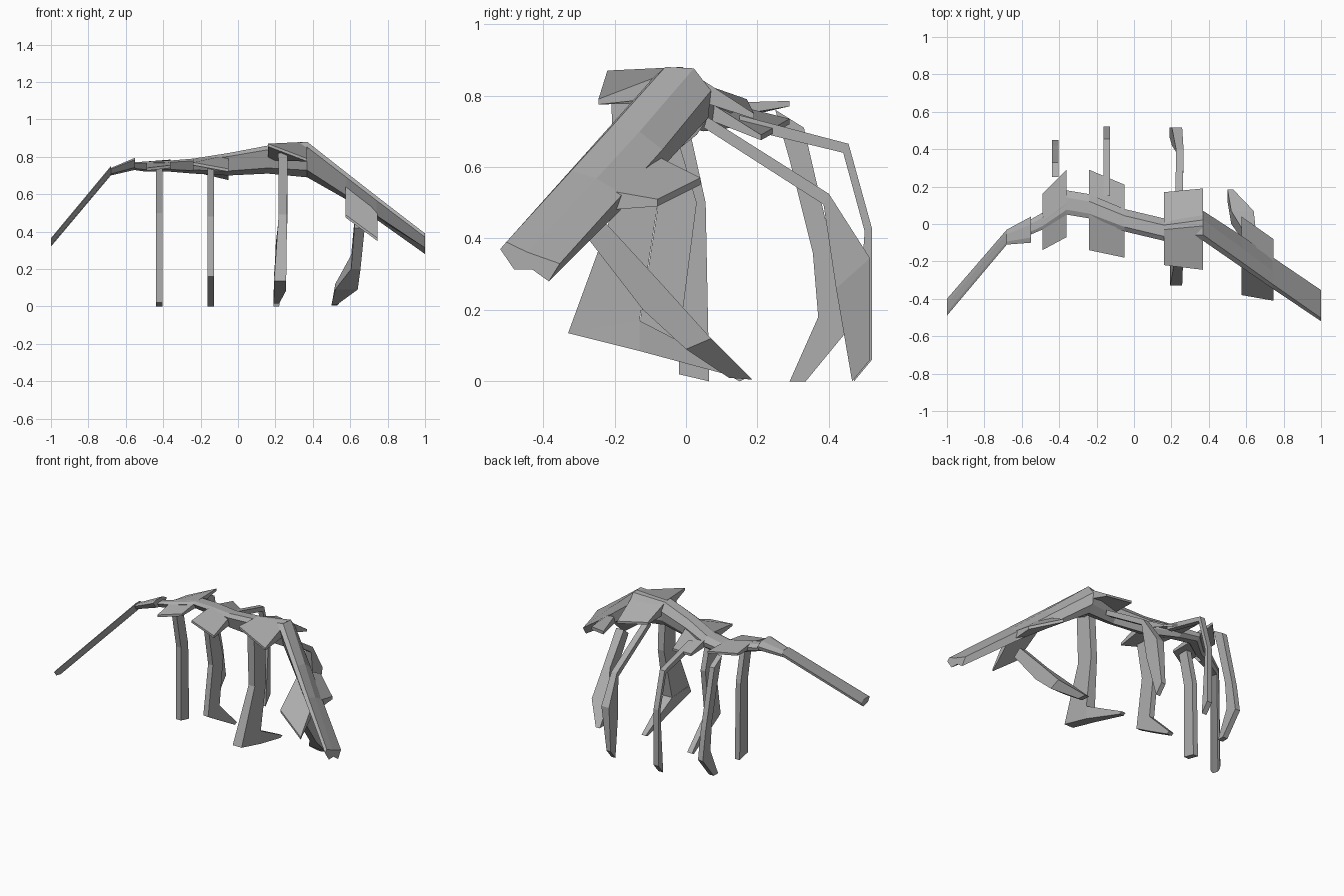
import bpy, bmesh

GREY = bpy.data.materials.new("grey")
GREY.diffuse_color = (.42, .42, .42, 1)


def loft(name, rings):
    """Skin matching rings of points into a closed flat-shaded solid."""
    bm = bmesh.new()
    vs = [[bm.verts.new(p) for p in r] for r in rings]
    n = len(vs[0])
    for a, b in zip(vs, vs[1:]):
        for i in range(n):
            j = (i + 1) % n
            bm.faces.new((a[i], a[j], b[j], b[i]))
    bm.faces.new(vs[0])
    bm.faces.new(vs[-1])
    bmesh.ops.recalc_face_normals(bm, faces=bm.faces[:])
    me = bpy.data.meshes.new(name)
    bm.to_mesh(me)
    bm.free()
    me.materials.append(GREY)
    ob = bpy.data.objects.new(name, me)
    bpy.context.collection.objects.link(ob)
    return ob


# faceted cross-sections, stretched to each station's y and z range;
# the full one blends to the ragged one towards the end of the neck
FULL = [(0, .85), (.2, 1), (.7, .98), (1, .65), (.95, .25), (.75, 0), (.25, .2)]
RAGGED = [(0, .82), (.1, 1), (.45, .74), (.98, .45), (.8, 0), (.53, .3), (.23, .3)]


def body(name, stations):
    rings = []
    for x, y0, y1, z0, z1 in stations:
        k = max(0, (x - .37) / .63)
        pts = [(a + (c - a) * k, b + (d - b) * k) for (a, b), (c, d) in zip(FULL, RAGGED)]
        rings.append([(x, y0 + (y1 - y0) * u, z0 + (z1 - z0) * v) for u, v in pts])
    loft(name, rings)


def plate(name, x0, x1, rows):
    """Sheet across the body: rows of (left y, left z, right y, right z, thickness)."""
    loft(name, [[(x0, yl, zl), (x1, yr, zr), (x1, yr, zr - t), (x0, yl, zl - t)]
                for yl, zl, yr, zr, t in rows])


def leg(name, rows):
    """Limb: rows of (x, width, y and z of outer edge, y and z of inner edge)."""
    loft(name, [[(x - w / 2, ya, za), (x + w / 2, ya, za),
                 (x + w / 2, yb, zb), (x - w / 2, yb, zb)]
                for x, w, ya, za, yb, zb in rows])


# tail, torso and long neck
body("tail", [(-1, -.49, -.40, .32, .365), (-.68, -.11, -.03, .70, .75)])
body("tail_base", [(-.68, -.11, -.03, .70, .74), (-.55, -.10, .04, .73, .795)])
body("torso", [(-.56, -.06, .02, .73, .77), (-.49, -.03, .06, .72, .775),
               (-.36, .05, .18, .72, .78), (-.24, .03, .16, .71, .79),
               (-.05, -.04, .08, .70, .82), (.16, -.09, .03, .71, .86),
               (.37, -.09, .07, .69, .88)])
body("neck", [(.37, -.09, .07, .69, .88), (.58, -.235, -.065, .555, .715),
              (.74, -.345, -.175, .45, .59), (1, -.52, -.35, .28, .39)])

# wide hip and shoulder plates, thin and twisted at the tips
plate("rear_plate", -.49, -.36, [(-.14, .74, -.07, .755, .015), (.01, .775, .11, .78, .04),
                                 (.16, .755, .29, .785, .015)])
plate("middle_plate", -.24, -.05, [(-.14, .77, -.18, .735, .015), (.07, .79, .02, .81, .06),
                                   (.29, .735, .21, .69, .015)])
plate("shoulder_plate", .16, .37, [(-.22, .87, -.245, .79, .015), (-.03, .86, -.01, .88, .08),
                                   (.17, .79, .19, .75, .015)])
plate("neck_plate", .575, .745, [(-.38, .49, -.41, .365, .015), (-.17, .675, -.28, .545, .07),
                                 (.04, .57, -.08, .51, .02)])

# front-side legs
leg("front_leg_rear", [(-.42, .035, -.07, .75, 0, .75), (-.42, .035, -.02, .50, .055, .50),
                       (-.42, .035, -.02, .02, .065, 0)])
leg("front_leg_middle", [(-.145, .035, -.13, .76, -.05, .77), (-.145, .035, -.08, .48, .03, .50),
                         (-.145, .035, -.13, .16, -.01, .19)])
leg("front_foot_middle", [(-.145, .035, -.13, .16, -.10, .22), (-.145, .035, -.01, .09, -.01, .19),
                          (-.145, .035, .15, 0, .17, .01)])
leg("front_leg_shoulder", [(.24, .05, -.21, .82, -.10, .82), (.24, .045, -.20, .49, -.08, .49),
                           (.225, .065, -.33, .135, -.13, .17)])
leg("front_foot_shoulder", [(.225, .065, -.33, .135, -.30, .18), (.225, .065, -.13, .085, -.13, .17),
                            (.205, .03, .13, .015, .15, .025)])

# back-side legs
leg("back_leg_rear", [(-.42, .035, .33, .71, .25, .76), (-.42, .035, .36, .58, .29, .62),
                      (-.42, .035, .42, .33, .355, .36), (-.42, .035, .45, .14, .37, .18),
                      (-.42, .035, .335, 0, .29, 0)])
leg("back_leg_middle", [(-.145, .035, .15, .745, .15, .71), (-.145, .035, .455, .665, .44, .64),
                        (-.145, .035, .52, .43, .50, .42), (-.145, .035, .52, .06, .47, 0)])
leg("back_leg_shoulder", [(.24, .04, .06, .74, .05, .71), (.245, .04, .40, .525, .385, .495),
                          (.23, .055, .515, .345, .42, .26), (.205, .03, .515, .06, .465, 0)])

# single leg under the neck
leg("neck_leg", [(.65, .055, -.24, .46, -.29, .42), (.63, .05, -.07, .275, -.12, .20),
                 (.58, .12, .07, .12, .00, .09), (.515, .03, .185, .005, .12, .01)])
